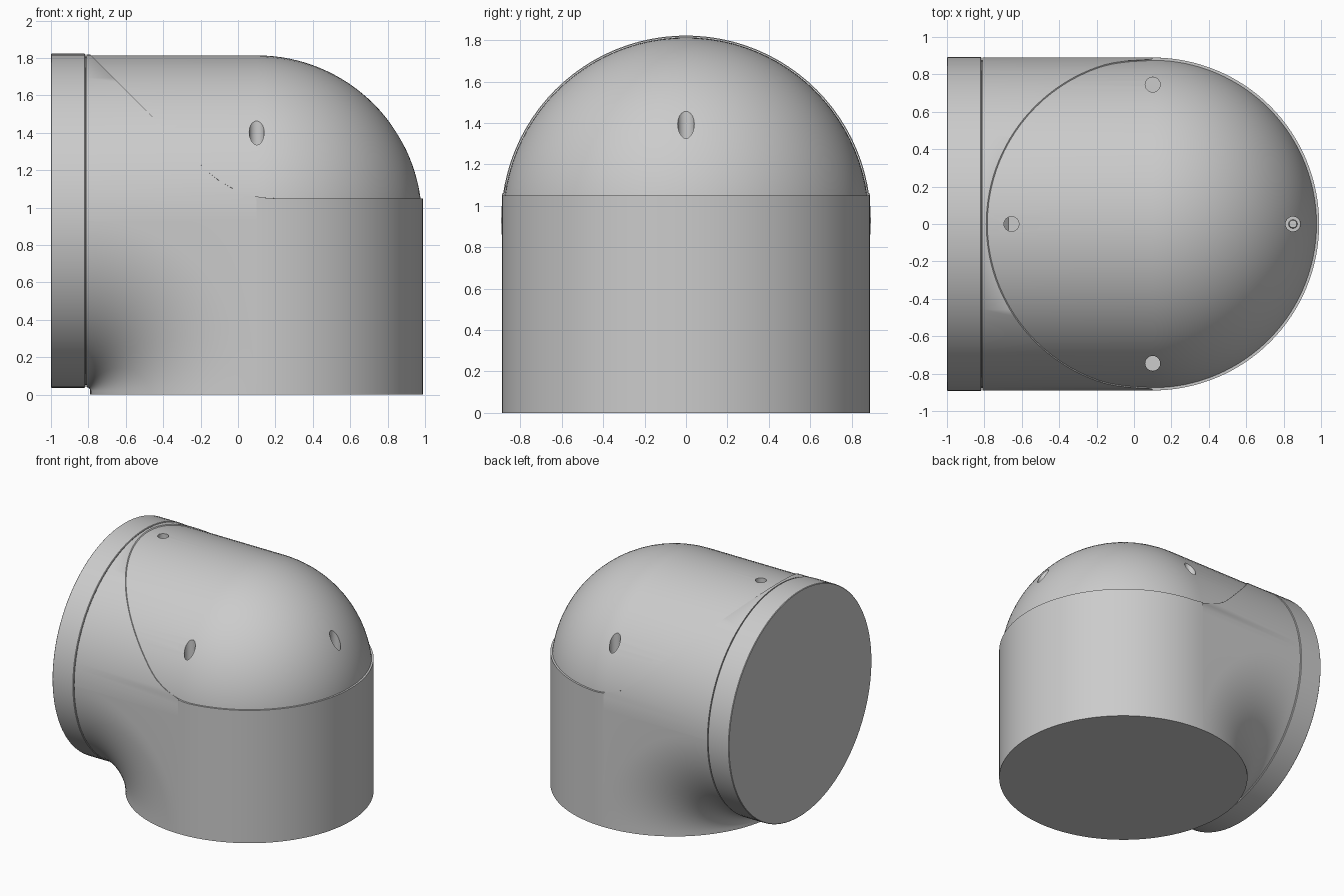
import bpy, bmesh
from math import sin, cos, pi, sqrt, radians
from mathutils import Matrix

cube = bpy.data.objects.get("Cube")
if cube:
    bpy.data.objects.remove(cube, do_unlink=True)

R = 0.89            # pipe radius
CX, CZ = 0.1, 0.93  # crossing point of the two pipe axes
LEFT = -0.81        # where the elbow meets the collar
SEAM = 1.05         # height of the flat part of the cover seam
BEND = 0.53         # radius of the bend in the seam

grey = bpy.data.materials.new("plain grey")
grey.use_nodes = True
colour = (0.6, 0.6, 0.6, 1)
grey.diffuse_color = colour
grey.node_tree.nodes["Principled BSDF"].inputs["Base Color"].default_value = colour


def make(name, bm):
    bmesh.ops.recalc_face_normals(bm, faces=bm.faces)
    mesh = bpy.data.meshes.new(name)
    bm.to_mesh(mesh)
    bm.free()
    mesh.materials.append(grey)
    obj = bpy.data.objects.new(name, mesh)
    bpy.context.collection.objects.link(obj)
    return obj


def smooth(obj, degrees=30):
    bpy.ops.object.select_all(action="DESELECT")
    obj.select_set(True)
    bpy.context.view_layer.objects.active = obj
    bpy.ops.object.shade_smooth_by_angle(angle=radians(degrees))


def loft(rings):
    """Skin equal-length rings of points and close both ends."""
    bm = bmesh.new()
    loops = [[bm.verts.new(p) for p in ring] for ring in rings]
    n = len(loops[0])
    for a, b in zip(loops, loops[1:]):
        for i in range(n):
            j = (i + 1) % n
            bm.faces.new((a[i], a[j], b[j], b[i]))
    bm.faces.new(loops[0])
    bm.faces.new(loops[-1])
    return bm


def turned(name, profile, segments=96):
    """Solid of revolution about the horizontal pipe axis."""
    rings = [[(x, r * cos(2 * pi * i / segments), CZ + r * sin(2 * pi * i / segments))
              for i in range(segments)] for x, r in profile]
    return make(name, loft(rings))


# Seam between elbow and cover: flat, then a bend, then a 45 degree slope
def seam(x):
    if x >= 0.2:
        return SEAM
    if x > 0.2 - BEND * sqrt(0.5):
        return SEAM + BEND - sqrt(BEND ** 2 - (x - 0.2) ** 2)
    return 1.03 - x


def seam_x(z):
    if z <= SEAM:
        return CX
    if z < SEAM + BEND * (1 - sqrt(0.5)):
        return min(CX, 0.2 - sqrt(BEND ** 2 - (SEAM + BEND - z) ** 2))
    return min(CX, 1.03 - z)


# Elbow slice at one depth: inner bend, foot, outer wall, seam, top
def slice_points(t):
    y, h = R * sin(t), R * cos(t)
    bend = CX - LEFT - h
    low = CZ - h - bend
    pts = [(LEFT + bend * sin(a), low + bend * cos(a))
           for a in (pi / 2 * i / 24 for i in range(25))]
    pts += [(CX - h, 0), (CX + h, 0)]
    end = seam_x(CZ + h)
    pts += [(x, seam(x)) for x in (CX + h * (1 - i / 4) for i in range(5))]
    pts += [(x, seam(x)) for x in (CX + (end - CX) * i / 16 for i in range(1, 17))]
    pts += [(end, CZ + h), (LEFT, CZ + h)]
    return [(x, y, z) for x, z in pts]


steps = 64
limit = radians(89.9)
elbow = make("elbow_body", loft([slice_points(limit * (2 * i / steps - 1))
                                 for i in range(steps + 1)]))
smooth(elbow)

# Domed cover, set slightly inside the elbow surface
r = R - 0.006
dome = [(CX + r * sin(a), max(r * cos(a), 0.002))
        for a in (pi / 2 * i / 32 for i in range(33))]
cover = turned("domed_cover", [(LEFT + 0.01, r)] + dome)

# Vertical screw holes: two sides, end of the dome, top near the collar
for x, y, floor in ((CX, 0.745, 1.3), (CX, -0.745, 1.3), (0.85, 0, 1.3), (-0.655, 0, 1.7)):
    bm = bmesh.new()
    bmesh.ops.create_cone(bm, cap_ends=True, segments=32, radius1=0.04, radius2=0.04,
                          depth=1, matrix=Matrix.Translation((x, y, floor + 0.5)))
    cutter = make("screw_hole_cutter", bm)
    cutter.hide_render = True
    mod = cover.modifiers.new("screw_hole", "BOOLEAN")
    mod.operation = "DIFFERENCE"
    mod.solver = "EXACT"
    mod.object = cutter
    bpy.context.view_layer.objects.active = cover
    bpy.ops.object.modifier_apply(modifier=mod.name)
    bpy.data.objects.remove(cutter, do_unlink=True)
smooth(cover)

# Screw head at the bottom of the end hole
bm = bmesh.new()
bmesh.ops.create_cone(bm, cap_ends=True, segments=32, radius1=0.025, radius2=0.02,
                      depth=0.02, matrix=Matrix.Translation((0.85, 0, 1.305)))
smooth(make("screw_head", bm))

# Collar with a fine groove beside the elbow
rim = 0.893
collar = turned("end_collar", [(-1, rim - 0.004), (-0.996, rim), (-0.82, rim),
                               (-0.816, rim - 0.004), (-0.816, R - 0.012),
                               (LEFT + 0.002, R - 0.012)])
smooth(collar)
